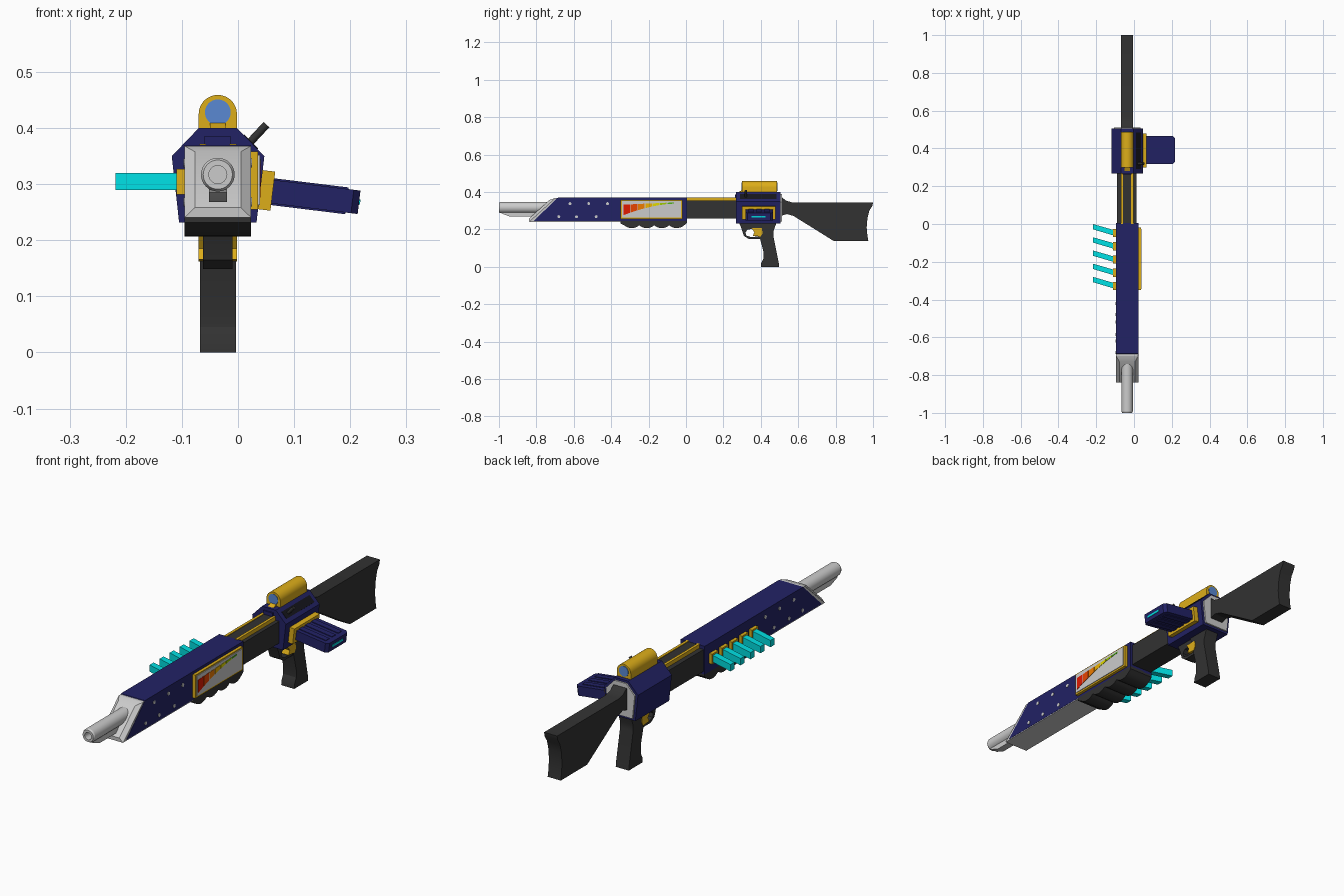
import bpy, bmesh, math
from mathutils import Matrix, Vector

CX = -0.036  # centre line of the body
NAVY, GOLD, BLACK = (0.016, 0.016, 0.13), (0.72, 0.42, 0.01), (0.032, 0.032, 0.032)
CYAN, GLASS, DARK = (0.0, 0.75, 0.78), (0.1, 0.25, 0.65), (0.008, 0.008, 0.012)
mats = {}


def finish(name, bm, col, bevel=0):
    bmesh.ops.recalc_face_normals(bm, faces=bm.faces)
    me = bpy.data.meshes.new(name)
    bm.to_mesh(me)
    bm.free()
    ob = bpy.data.objects.new(name, me)
    bpy.context.collection.objects.link(ob)
    if col:
        if col not in mats:
            mats[col] = bpy.data.materials.new("paint")
            mats[col].diffuse_color = (*col, 1)
        me.materials.append(mats[col])
    if bevel:
        m = ob.modifiers.new("bevel", 'BEVEL')
        m.width, m.segments, m.limit_method = bevel, 1, 'ANGLE'
        m.angle_limit = math.radians(50)
    return ob


def prism(name, pts, axis, a, b, col=None, bevel=0):
    """Extrude a flat profile along one axis from a to b."""
    put = {'x': lambda p, t: (t, p[0], p[1]), 'y': lambda p, t: (p[0], t, p[1]),
           'z': lambda p, t: (p[0], p[1], t)}[axis]
    bm = bmesh.new()
    r0 = [bm.verts.new(put(p, a)) for p in pts]
    r1 = [bm.verts.new(put(p, b)) for p in pts]
    bm.faces.new(r0)
    bm.faces.new(r1)
    for i in range(len(pts)):
        j = (i + 1) % len(pts)
        bm.faces.new((r0[i], r0[j], r1[j], r1[i]))
    return finish(name, bm, col, bevel)


def box(name, x0, x1, y0, y1, z0, z1, col=None, bevel=0):
    return prism(name, [(x0, y0), (x1, y0), (x1, y1), (x0, y1)], 'z', z0, z1, col, bevel)


def arc(cx, cz, r, a0, a1, n):
    return [(cx + r * math.cos(math.radians(a0 + (a1 - a0) * i / n)),
             cz + r * math.sin(math.radians(a0 + (a1 - a0) * i / n))) for i in range(n + 1)]


def disc(name, axis, u, v, r, a, b, col=None, n=32):
    return prism(name, arc(u, v, r, 0, 360 - 360 / n, n - 1), axis, a, b, col)


def tilt(ob, pivot, deg):
    p = Matrix.Translation(pivot)
    ob.data.transform(p @ Matrix.Rotation(math.radians(deg), 4, 'Y') @ p.inverted())


XL, XR = -0.095, 0.023

# Handguard: navy shell around a grey core with a slanted nose
prism("handguard_shell", [(-0.815, 0.245), (-0.685, 0.37), (0.005, 0.37), (0.005, 0.245)],
      'x', XL, XR, NAVY)
prism("handguard_core", [(-0.838, 0.241), (-0.698, 0.368), (-0.02, 0.368), (-0.02, 0.241)],
      'x', XL + 0.001, XR - 0.001)
bm = bmesh.new()
outer = [bm.verts.new(p) for p in ((XL, -0.838, 0.241), (XR, -0.838, 0.241),
                                   (XR, -0.698, 0.368), (XL, -0.698, 0.368))]
inner = [bm.verts.new(p) for p in ((-0.077, -0.839, 0.258), (0.005, -0.839, 0.258),
                                   (0.005, -0.729, 0.358), (-0.077, -0.729, 0.358))]
bm.faces.new(inner)
for i in range(4):
    j = (i + 1) % 4
    bm.faces.new((outer[i], outer[j], inner[j], inner[i]))
finish("nose_plate", bm, None)

# Barrel with bore, and lug below it
bm = bmesh.new()
prof = [(0.0, -0.95), (0.016, -0.95), (0.016, -1.0), (0.026, -1.0), (0.03, -0.992), (0.03, -0.68)]
vs = [bm.verts.new((CX + r, y, 0.317)) for r, y in prof]
es = [bm.edges.new((vs[i], vs[i + 1])) for i in range(len(vs) - 1)]
bmesh.ops.spin(bm, geom=vs + es, cent=(CX, 0, 0.317), axis=(0, 1, 0), angle=2 * math.pi, steps=32)
bmesh.ops.remove_doubles(bm, verts=bm.verts, dist=1e-5)
finish("barrel", bm, None)
prism("barrel_lug", [(-0.995, 0.30), (-0.985, 0.285), (-0.94, 0.268), (-0.78, 0.268), (-0.73, 0.30)],
      'x', CX - 0.016, CX + 0.016)

# Rivets on both sides of the handguard
for k, (y, z) in enumerate([(-0.62, 0.338), (-0.52, 0.338), (-0.42, 0.338),
                            (-0.68, 0.268), (-0.585, 0.268), (-0.48, 0.268)]):
    disc(f"rivet_{k}", 'x', y, z, 0.008, XL - 0.002, XR + 0.002, None, 12)

# Scalloped forend grip
wave = []
for k in range(4):
    for i in range(8):
        t = i / 8
        wave.append((-0.33 + 0.08 * (k + t), 0.222 - 0.015 * math.sin(math.pi * t) ** 0.8))
prism("forend_grip", [(0.005, 0.248), (-0.35, 0.248), (-0.35, 0.232)] + wave + [(-0.01, 0.222), (0.005, 0.235)],
      'x', XL, XR, BLACK)

# Gauge: gold box, grey face, coloured tapering bars
box("gauge_frame", XR - 0.005, 0.036, -0.35, -0.018, 0.255, 0.358, GOLD)
box("gauge_face", 0.03, 0.039, -0.343, -0.027, 0.263, 0.352)
colors = [(0.75, 0.01, 0), (0.8, 0.06, 0), (0.85, 0.2, 0), (0.85, 0.45, 0), (0.75, 0.7, 0),
          (0.35, 0.6, 0), (0.08, 0.45, 0.01)]


def low(t):
    return 0.338 - 0.062 * (1 - t) ** 1.7


for k, c in enumerate(colors):
    t0, t1 = k / 7, (k + 0.9) / 7
    y0, y1 = -0.335 + 0.275 * t0, -0.335 + 0.275 * t1
    prism(f"gauge_bar_{k}", [(y0, low(t0)), (y1, low(t1)), (y1, 0.332 + 0.012 * t1 + 0.001),
                             (y0, 0.332 + 0.012 * t0)], 'x', 0.037, 0.0405, c)

# Swept cyan fins on gold sockets
for k in range(5):
    y = -0.07 * k
    prism(f"fin_{k}", [(-0.218, y), (-0.218, y - 0.028), (-0.1, y - 0.063), (-0.1, y - 0.034)],
          'z', 0.29, 0.32, CYAN)
    box(f"fin_socket_{k}", -0.11, XL + 0.004, y - 0.07, y - 0.026, 0.282, 0.327, GOLD)

# Mid body with gold rails
box("mid_body", -0.09, 0.014, -0.01, 0.30, 0.258, 0.355, BLACK)
box("mid_body_top", -0.066, -0.006, 0.0, 0.29, 0.35, 0.369, BLACK)
for s in (-1, 1):
    box(f"gold_rail_{s}", CX + s * 0.027 - 0.006, CX + s * 0.027 + 0.006, 0, 0.29, 0.35, 0.372, GOLD)

# Receiver, rear plate, ejection slot and bolt handle
section = [(-0.105, 0.232), (-0.118, 0.35), (-0.07, 0.40), (-0.002, 0.40), (0.047, 0.35), (0.033, 0.232)]
prism("receiver", section, 'y', 0.268, 0.505, NAVY)
prism("rear_plate", [(CX + (x - CX) * 0.86, 0.316 + (z - 0.316) * 0.88) for x, z in section],
      'y', 0.49, 0.512)
box("receiver_notch", -0.06, -0.013, 0.262, 0.28, 0.37, 0.386, NAVY)
slot = box("ejection_slot", 0.005, 0.04, 0.29, 0.485, 0.37, 0.3765, DARK)
tilt(slot, Vector((0.0225, 0, 0.375)), 45.6)
bm = bmesh.new()
bmesh.ops.create_cone(bm, cap_ends=True, segments=16, radius1=0.007, radius2=0.007, depth=0.055,
                      matrix=Matrix.Translation((0.032, 0.32, 0.386)) @ Matrix.Rotation(math.radians(43), 4, 'Y'))
finish("bolt_handle", bm, BLACK)

# Scope with lenses at both ends
arch = [(CX + 0.034, 0.398)] + arc(CX, 0.425, 0.034, 0, 180, 24) + [(CX - 0.034, 0.398)]
prism("scope_body", arch, 'y', 0.30, 0.487, GOLD)
prism("scope_mount", [(0.27, 0.395), (0.305, 0.412), (0.305, 0.395)], 'x', CX - 0.014, CX + 0.014, GOLD)
disc("scope_lens", 'y', CX, 0.428, 0.023, 0.298, 0.489, GLASS)

# Side magazine: gold socket, tilted navy box with ribs and a cyan light
PIV = Vector((0.05, 0, 0.288))
mag = [box("magazine_socket", 0.03, 0.062, 0.30, 0.478, 0.254, 0.324, GOLD),
       prism("magazine", [(0.055, 0.318), (0.205, 0.318), (0.217, 0.33), (0.217, 0.453), (0.205, 0.466),
                          (0.055, 0.466)], 'z', 0.267, 0.309, NAVY),
       box("magazine_light", 0.21, 0.219, 0.35, 0.425, 0.284, 0.293, CYAN)]
for k in range(3):
    mag.append(box(f"magazine_rib_{k}", 0.06, 0.195, 0.335 + k * 0.043, 0.36 + k * 0.043, 0.264, 0.312, NAVY))
for ob in mag:
    tilt(ob, PIV, 7)

# Pistol grip, trigger guard and trigger
prism("pistol_grip", [(0.40, 0.0), (0.498, 0.0), (0.496, 0.02), (0.467, 0.165), (0.468, 0.19), (0.485, 0.24),
                      (0.37, 0.24), (0.385, 0.20), (0.395, 0.155), (0.414, 0.08), (0.414, 0.045),
                      (0.402, 0.02)], 'x', CX - 0.032, CX + 0.032, BLACK)
prism("trigger_guard", [(0.28, 0.24), (0.295, 0.21), (0.31, 0.165), (0.335, 0.149), (0.40, 0.149),
                        (0.40, 0.162), (0.345, 0.16), (0.322, 0.168), (0.318, 0.185), (0.33, 0.20),
                        (0.40, 0.205), (0.40, 0.24)], 'x', CX - 0.026, CX + 0.026, BLACK)
prism("trigger", [(0.35, 0.207), (0.366, 0.185), (0.357, 0.166), (0.40, 0.162), (0.41, 0.18), (0.405, 0.207)],
      'x', CX - 0.034, CX + 0.034, GOLD)

# Shoulder stock
prism("stock", [(0.49, 0.372), (0.515, 0.37), (0.535, 0.354), (0.565, 0.345), (1.0, 0.345), (0.997, 0.327),
                (0.98, 0.30), (0.97, 0.26), (0.966, 0.21), (0.97, 0.165), (0.975, 0.138), (0.79, 0.138),
                (0.575, 0.272), (0.54, 0.282), (0.49, 0.268)], 'x', CX - 0.032, CX + 0.032, BLACK)

# Smooth the curved parts, keep edges sharp
bpy.ops.object.select_all(action='SELECT')
bpy.context.view_layer.objects.active = bpy.data.objects["barrel"]
bpy.ops.object.shade_smooth_by_angle(angle=math.radians(25))
